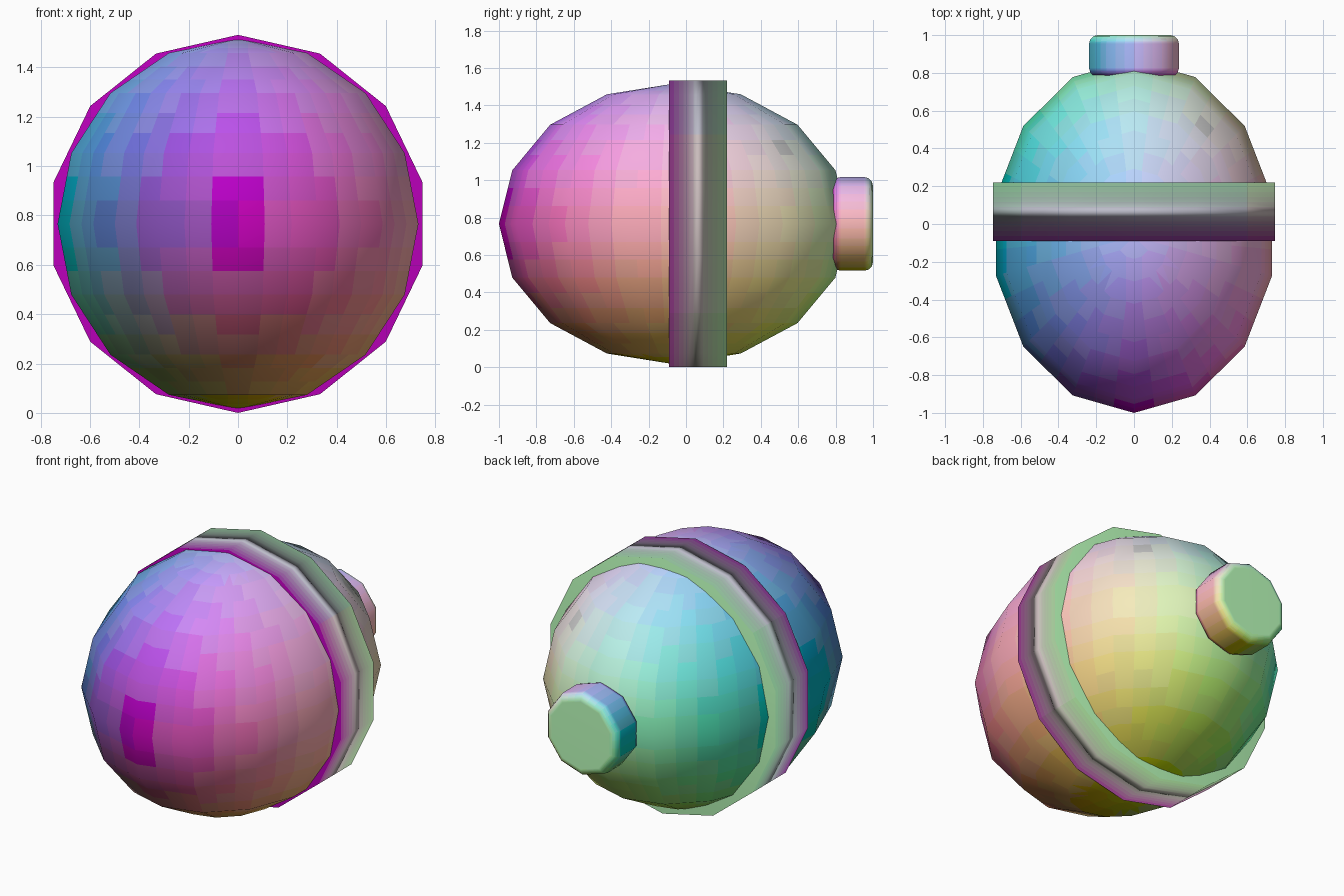
import bpy
import bmesh
from math import radians
from mathutils import Matrix, Vector

if "Cube" in bpy.data.objects:
    bpy.data.objects.remove(bpy.data.objects["Cube"])

CZ = 0.766   # height of the long axis
STEPS = 6    # colour steps per unit of direction
LAY_DOWN = Matrix.Rotation(radians(90), 4, 'X')
paints = {}


def paint(direction):
    """Shared material whose colour follows the direction a face points."""
    key = tuple(round(c * STEPS) for c in direction)
    if key not in paints:
        mat = bpy.data.materials.new("tint")
        mat.diffuse_color = (*[0.5 + 0.5 * k / STEPS for k in key], 1)
        mat.use_nodes = True
        mat.node_tree.nodes["Principled BSDF"].inputs["Base Color"].default_value = mat.diffuse_color
        paints[key] = mat
    return paints[key]


def finish(name, bm, edges, cuts):
    """Split faces for a smooth colour gradient, keeping the low-poly shape."""
    layer = bm.verts.layers.float_vector.new("facing")
    bm.normal_update()
    for v in bm.verts:
        v[layer] = sum((f.normal * f.calc_area() for f in v.link_faces),
                       Vector()).normalized()
    bmesh.ops.subdivide_edges(bm, edges=edges, cuts=cuts, use_grid_fill=True)

    me = bpy.data.meshes.new(name)
    slots = {}
    for f in bm.faces:
        f.smooth = True
        mat = paint(sum((v[layer] for v in f.verts), Vector()) / len(f.verts))
        if mat.name not in slots:
            slots[mat.name] = len(slots)
            me.materials.append(mat)
        f.material_index = slots[mat.name]
    normals = [v[layer].normalized() for v in bm.verts]
    bm.verts.layers.float_vector.remove(layer)
    bm.to_mesh(me)
    bm.free()
    me.normals_split_custom_set_from_vertices(normals)
    ob = bpy.data.objects.new(name, me)
    bpy.context.collection.objects.link(ob)


def disc(sides, radius, y0, y1):
    """Capped cylinder lying along y."""
    bm = bmesh.new()
    place = Matrix.Translation((0, (y0 + y1) / 2, CZ)) @ LAY_DOWN
    bmesh.ops.create_cone(bm, cap_ends=True, segments=sides, radius1=radius,
                          radius2=radius, depth=y1 - y0, matrix=place)
    return bm


def is_lengthwise(edge):
    a, b = (v.co for v in edge.verts)
    return abs(a.y - b.y) > 0.01


# Egg-shaped body
bm = bmesh.new()
bmesh.ops.create_uvsphere(
    bm, u_segments=14, v_segments=8, radius=0.75,
    matrix=Matrix.Translation((0, -0.065, CZ)) @ Matrix.Diagonal((1, 0.935 / 0.75, 1, 1)))
finish("body", bm, bm.edges[:], 2)

# Raised band around the middle
bm = disc(14, 0.766, -0.09, 0.22)
finish("band", bm, [e for e in bm.edges if is_lengthwise(e)], 11)

# Knob with rounded rims at the back
bm = disc(10, 0.25, 0.78, 1.0)
bmesh.ops.bevel(bm, geom=[e for e in bm.edges if not is_lengthwise(e)],
                offset=0.045, segments=3, profile=0.5, affect='EDGES')
finish("knob", bm, bm.edges[:], 2)
